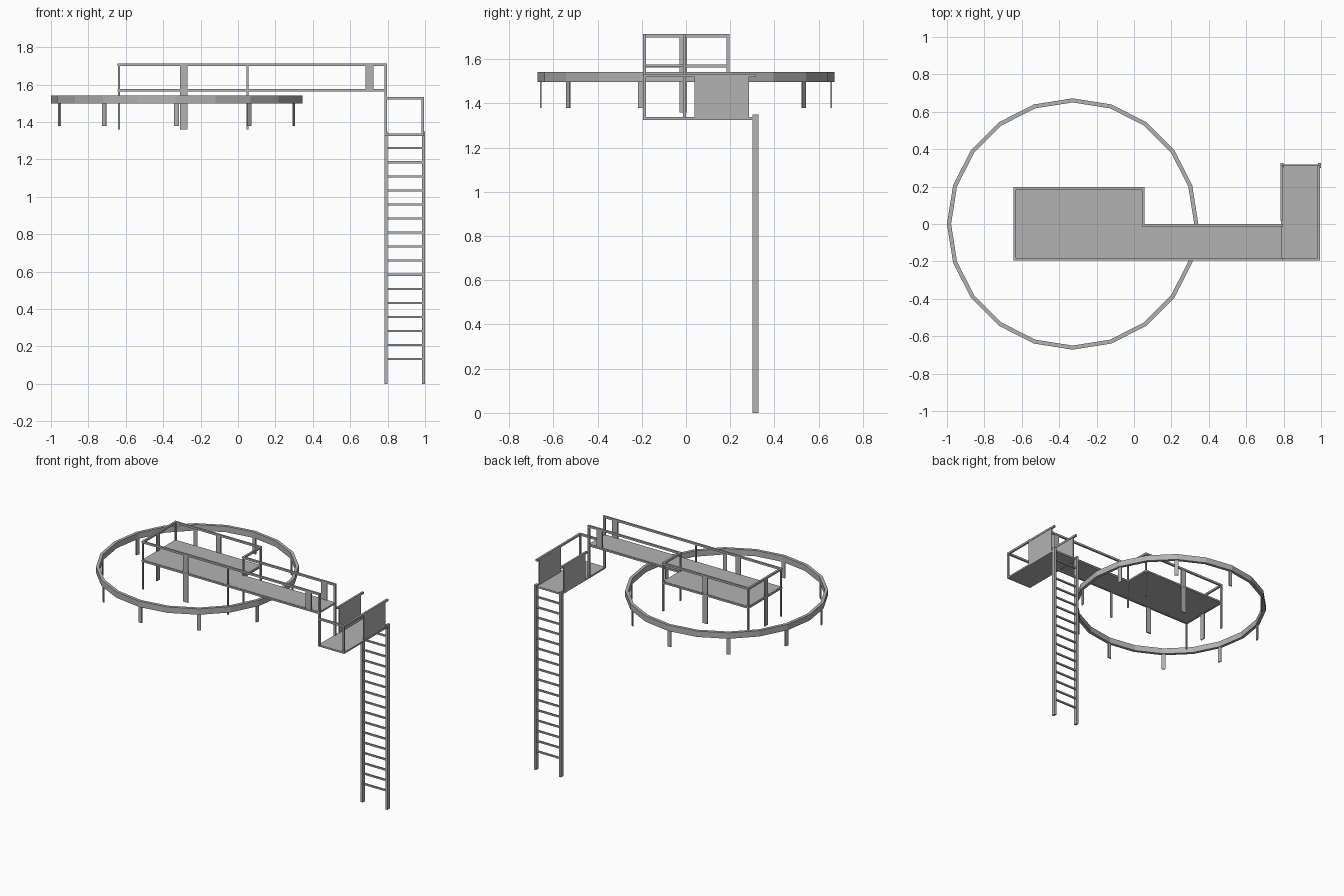
import bpy, bmesh, math
from mathutils import Matrix, Vector

cube = bpy.data.objects.get("Cube")
if cube:
    bpy.data.objects.remove(cube, do_unlink=True)

steel = bpy.data.materials.new("grey_steel")
steel.use_nodes = True
GREY = (0.45, 0.45, 0.45, 1)
steel.diffuse_color = GREY
steel.node_tree.nodes["Principled BSDF"].inputs["Base Color"].default_value = GREY


def finish(name, bm):
    mesh = bpy.data.meshes.new(name)
    bmesh.ops.recalc_face_normals(bm, faces=bm.faces)
    bm.to_mesh(mesh)
    bm.free()
    mesh.materials.append(steel)
    obj = bpy.data.objects.new(name, mesh)
    bpy.context.collection.objects.link(obj)
    return obj


def add_box(bm, centre, size, angle=0):
    m = (Matrix.Translation(centre) @ Matrix.Rotation(angle, 4, 'Z')
         @ Matrix.Diagonal((*size, 1)))
    bmesh.ops.create_cube(bm, size=1, matrix=m)


def box(name, x, y, z):
    """Box from (low, high) ranges."""
    bm = bmesh.new()
    add_box(bm, [sum(r) / 2 for r in (x, y, z)], [r[1] - r[0] for r in (x, y, z)])
    return finish(name, bm)


def slab(name, outline, low, high):
    """Flat deck from an outline."""
    bm = bmesh.new()
    face = bm.faces.new([bm.verts.new((x, y, low)) for x, y in outline])
    ext = bmesh.ops.extrude_face_region(bm, geom=[face])
    verts = [g for g in ext["geom"] if isinstance(g, bmesh.types.BMVert)]
    bmesh.ops.translate(bm, vec=(0, 0, high - low), verts=verts)
    return finish(name, bm)


def rail(name, path, z, t=0.014):
    """Square rail along axis-aligned segments."""
    bm = bmesh.new()
    for a, b in zip(path, path[1:]):
        a, b = Vector((*a, z)), Vector((*b, z))
        d = b - a
        add_box(bm, (a + b) / 2, (abs(d.x) + t, abs(d.y) + t, t))
    return finish(name, bm)


# Ring of straight segments
CX, SIDES, R_OUT, R_IN = -0.328, 20, 0.672, 0.65
RING_LOW, RING_TOP = 1.498, 1.541
bm = bmesh.new()
loops = []
for r, z in ((R_OUT, RING_LOW), (R_OUT, RING_TOP), (R_IN, RING_TOP), (R_IN, RING_LOW)):
    angles = [math.tau * i / SIDES for i in range(SIDES)]
    loops.append([bm.verts.new((CX + r * math.cos(a), r * math.sin(a), z)) for a in angles])
for a, b in zip(loops, loops[1:] + loops[:1]):
    for i in range(SIDES):
        j = (i + 1) % SIDES
        bm.faces.new((a[i], a[j], b[j], b[i]))
finish("ring", bm)

# Flat hangers below the ring
bm = bmesh.new()
for k in range(10):
    a = math.radians(18 + 36 * k)
    add_box(bm, (CX + 0.658 * math.cos(a), 0.658 * math.sin(a), 1.44),
            (0.007, 0.026, 0.122), a)
finish("ring_hangers", bm)

# Upper deck with walkway
LEFT, STEP, END = -0.637, 0.05, 0.79
FRONT, MID, BACK = -0.188, -0.007, 0.19
DECK, TOP, FOOT = 1.57, 1.706, 1.36
edge = [(END, MID), (STEP, MID), (STEP, BACK), (LEFT, BACK), (LEFT, FRONT), (END, FRONT)]
slab("upper_deck", edge, DECK - 0.006, DECK + 0.006)
rail("upper_deck_edge", edge, DECK - 0.002, 0.012)
rail("upper_handrail", edge, TOP)

# Thin round-the-edge posts
bm = bmesh.new()
for x, y in edge[1:5] + [(STEP, FRONT)]:
    add_box(bm, (x, y, (TOP + FOOT) / 2), (0.01, 0.012, TOP - FOOT))
finish("upper_posts", bm)
bm = bmesh.new()
for y in (MID, FRONT):
    add_box(bm, (END, y, (TOP + 1.33) / 2), (0.014, 0.014, TOP - 1.33))
finish("walkway_end_posts", bm)

# Wide flat posts
bm = bmesh.new()
for y in (FRONT, BACK):
    add_box(bm, (-0.29, y, (TOP + FOOT) / 2), (0.04, 0.008, TOP - FOOT))
for y in (FRONT, MID):
    add_box(bm, (0.703, y, (TOP + DECK) / 2), (0.045, 0.008, TOP - DECK))
add_box(bm, (LEFT, -0.012, (TOP + FOOT) / 2), (0.008, 0.035, TOP - FOOT))
finish("flat_posts", bm)

# Lower landing
RIGHT, REAR, LOW, LOW_RAIL = 0.988, 0.315, 1.332, 1.526
box("landing_deck", (END - 0.004, RIGHT + 0.006), (FRONT - 0.006, REAR), (LOW - 0.006, LOW + 0.006))
rail("landing_rail", [(END, FRONT), (RIGHT, FRONT), (RIGHT, REAR - 0.007)], LOW_RAIL)
rail("landing_inner_rail", [(END, 0.025), (END, REAR - 0.007)], LOW_RAIL)
box("landing_post", (RIGHT - 0.006, RIGHT + 0.006), (FRONT - 0.006, FRONT + 0.006), (LOW, LOW_RAIL))
for side, x in (("inner", END), ("outer", RIGHT)):
    box(side + "_side_panel", (x - 0.004, x + 0.004), (0.038, 0.285), (LOW, LOW_RAIL))

# Ladder
for side, x in (("inner", END), ("outer", RIGHT + 0.003)):
    box(side + "_ladder_rail", (x - 0.008, x + 0.008), (0.3, 0.327), (0, 1.35))
bm = bmesh.new()
for i in range(16):
    add_box(bm, ((END + RIGHT) / 2, 0.313, 0.132 + 0.0752 * i), (RIGHT - END, 0.012, 0.011))
finish("ladder_rungs", bm)
